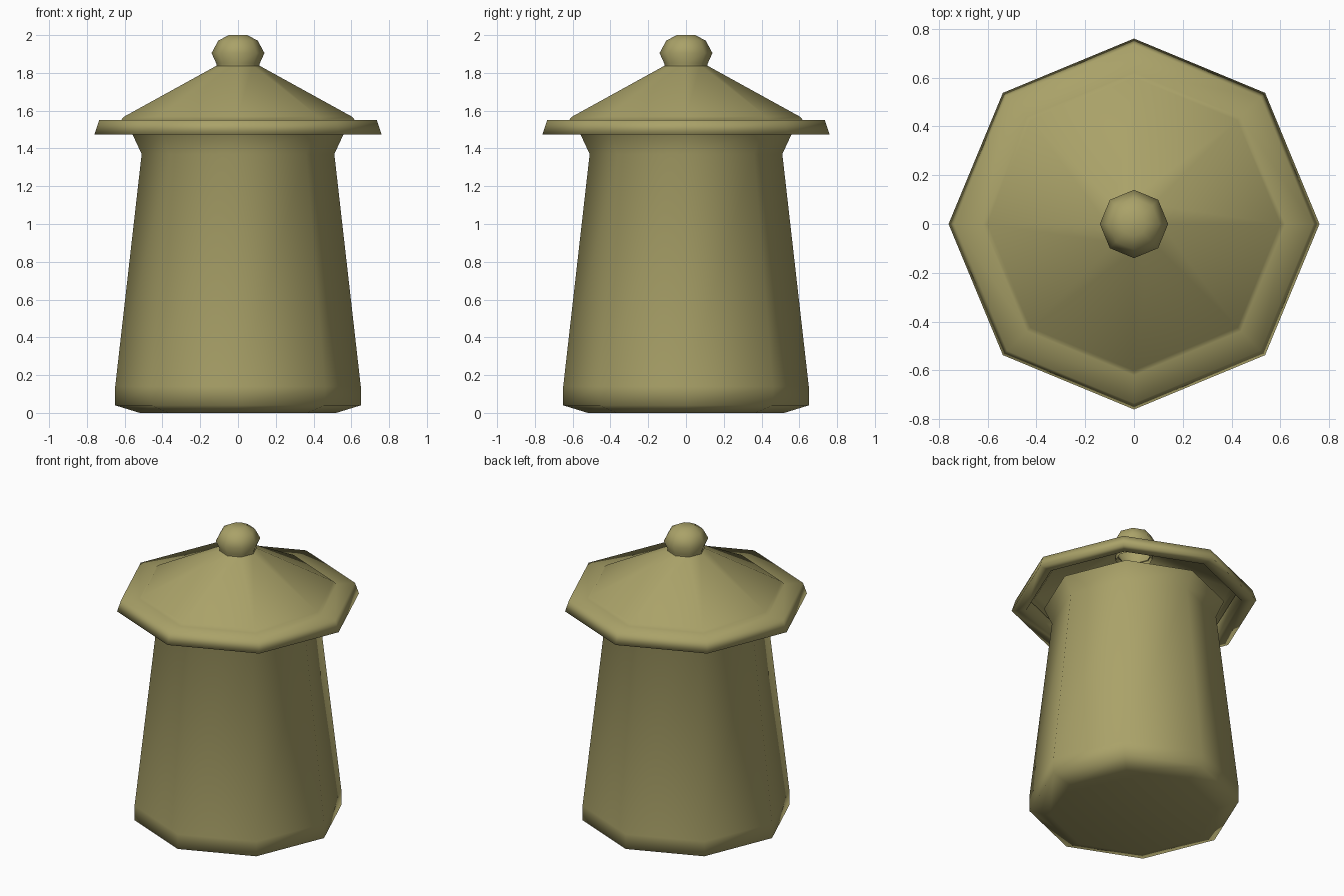
import bpy, bmesh, math

if "Cube" in bpy.data.objects:
    bpy.data.objects.remove(bpy.data.objects["Cube"])

SIDES = 8
mat = bpy.data.materials.new("olive_glaze")
mat.diffuse_color = (0.40, 0.36, 0.14, 1)
mat.use_nodes = True
mat.node_tree.nodes["Principled BSDF"].inputs["Base Color"].default_value = mat.diffuse_color


def lathe(name, profile, cap_start=False, cap_end=False):
    """Turn an (r, z) profile into a smooth eight-sided form."""
    bm = bmesh.new()
    rings = []
    for r, z in profile:
        rings.append([bm.verts.new((r * math.cos(i * math.tau / SIDES),
                                    r * math.sin(i * math.tau / SIDES), z))
                      for i in range(SIDES)])
    for a, b in zip(rings, rings[1:]):
        for i in range(SIDES):
            j = (i + 1) % SIDES
            bm.faces.new((a[i], a[j], b[j], b[i]))
    if cap_start:
        bm.faces.new(rings[0][::-1])
    if cap_end:
        bm.faces.new(rings[-1])
    for f in bm.faces:
        f.smooth = True
    me = bpy.data.meshes.new(name)
    bm.to_mesh(me)
    bm.free()
    me.materials.append(mat)
    ob = bpy.data.objects.new(name, me)
    bpy.context.collection.objects.link(ob)
    return ob


# Open-topped tapering jar with a chamfered foot and flared mouth
lathe("jar_body", [(0.52, 0), (0.65, 0.04), (0.65, 0.14),
                   (0.51, 1.37), (0.56, 1.478)], cap_start=True)

# Hollow lid: inner lip, flat brim, sloping roof
lathe("lid", [(0.64, 1.535), (0.67, 1.475), (0.76, 1.475), (0.735, 1.55),
              (0.62, 1.55), (0.60, 1.57), (0.11, 1.84)])

# Faceted ball knob, its stem reaching into the lid
lathe("lid_knob", [(0.115, 1.80), (0.115, 1.85), (0.14, 1.905),
                   (0.105, 1.97), (0.05, 2.0)], cap_end=True)
